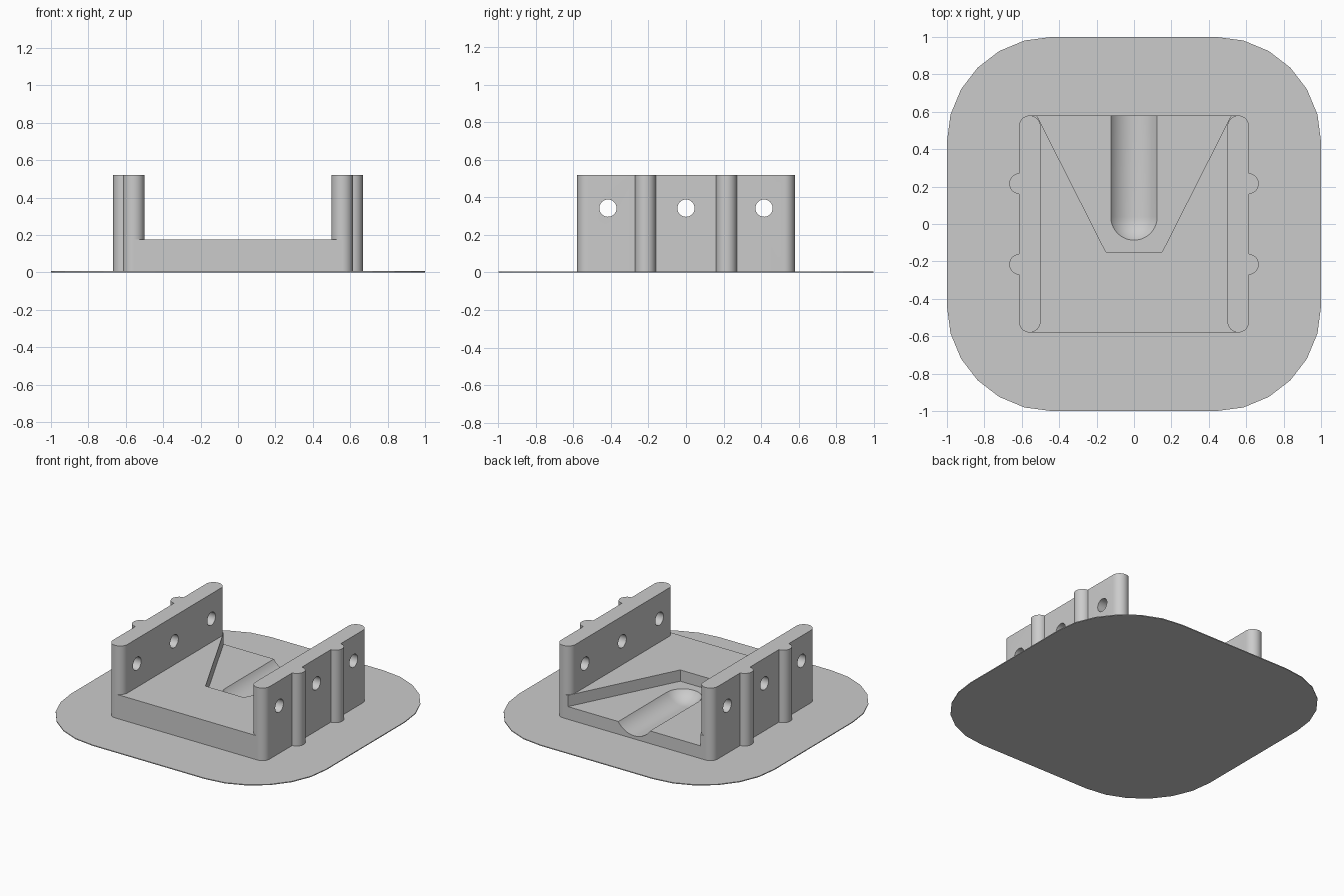
import bpy, bmesh
from math import sin, cos, pi, radians
from mathutils import Matrix

cube = bpy.data.objects.get("Cube")
if cube:
    bpy.data.objects.remove(cube, do_unlink=True)

grey = bpy.data.materials.new("light grey")
grey.use_nodes = True
colour = (0.6, 0.6, 0.6, 1)
grey.diffuse_color = colour
grey.node_tree.nodes["Principled BSDF"].inputs["Base Color"].default_value = colour


def make_object(name, bm):
    bmesh.ops.recalc_face_normals(bm, faces=bm.faces)
    mesh = bpy.data.meshes.new(name)
    bm.to_mesh(mesh)
    bm.free()
    mesh.materials.append(grey)
    obj = bpy.data.objects.new(name, mesh)
    bpy.context.collection.objects.link(obj)
    return obj


def prism(name, outline, z0, z1):
    bm = bmesh.new()
    face = bm.faces.new([bm.verts.new((x, y, z0)) for x, y in outline])
    top = bmesh.ops.extrude_face_region(bm, geom=[face])["geom"]
    verts = [v for v in top if isinstance(v, bmesh.types.BMVert)]
    bmesh.ops.translate(bm, verts=verts, vec=(0, 0, z1 - z0))
    return make_object(name, bm)


def arc(cx, cy, r, start, end, steps):
    angles = [radians(start + (end - start) * i / steps) for i in range(steps + 1)]
    return [(cx + r * cos(a), cy + r * sin(a)) for a in angles]


def cut(obj, cutters):
    for cutter in cutters:
        cutter.hide_render = True
        mod = obj.modifiers.new("cut", 'BOOLEAN')
        mod.operation, mod.solver, mod.object = 'DIFFERENCE', 'EXACT', cutter
    graph = bpy.context.evaluated_depsgraph_get()
    mesh = bpy.data.meshes.new_from_object(obj.evaluated_get(graph))
    obj.modifiers.clear()
    obj.data = mesh
    for cutter in cutters:
        bpy.data.objects.remove(cutter, do_unlink=True)


def smooth(obj):
    bpy.ops.object.select_all(action='DESELECT')
    obj.select_set(True)
    bpy.context.view_layer.objects.active = obj
    bpy.ops.object.shade_smooth_by_angle(angle=radians(30))


HALF_LENGTH, FLOOR_TOP, WALL_TOP = 0.58, 0.176, 0.52
WALL_IN, WALL_OUT = 0.5, 0.615
LIFT = 0.002

# Thin rounded base sheet
c, r = 0.44, 0.56
corners = [(c, c, 0), (-c, c, 90), (-c, -c, 180), (c, -c, 270)]
prism("base_sheet", [p for x, y, a in corners for p in arc(x, y, r, a, a + 90, 6)], 0, 0.006)

# Floor block with a tapered recess and a round-ended groove
mid = (WALL_IN + WALL_OUT) / 2
floor = prism("floor_block", [(-mid, -HALF_LENGTH), (mid, -HALF_LENGTH),
                              (mid, HALF_LENGTH), (-mid, HALF_LENGTH)], LIFT, FLOOR_TOP)
recess = prism("recess_cutter", [(-0.15, -0.15), (0.15, -0.15), (0.58, 0.7), (-0.58, 0.7)],
               0.096, 0.4)

bm = bmesh.new()
bmesh.ops.create_uvsphere(bm, u_segments=48, v_segments=24, radius=0.148)
bmesh.ops.delete(bm, geom=[v for v in bm.verts if v.co.z > 0.001], context='VERTS')
rim = [e for e in bm.edges if e.is_boundary]
ext = bmesh.ops.extrude_edge_only(bm, edges=rim)["geom"]
bmesh.ops.translate(bm, verts=[v for v in ext if isinstance(v, bmesh.types.BMVert)],
                    vec=(0, 0, 0.8))
bmesh.ops.holes_fill(bm, edges=[e for e in bm.edges if e.is_boundary], sides=0)
bm.transform(Matrix.Translation((0, 0.038, FLOOR_TOP)) @ Matrix.Rotation(-pi / 2, 4, 'X'))
groove = make_object("groove_cutter", bm)
cut(floor, [recess, groove])
smooth(floor)

# Side walls with rounded ends, two outer ribs and three cross holes
end_r = (WALL_OUT - WALL_IN) / 2
end_y = HALF_LENGTH - end_r
outline = (arc(mid, -end_y, end_r, 180, 360, 16)
           + arc(0.612, -0.216, 0.055, -87, 87, 16)
           + arc(0.612, 0.216, 0.055, -87, 87, 16)
           + arc(mid, end_y, end_r, 0, 180, 16))
for name, side in (("left_wall", 1), ("right_wall", -1)):
    wall = prism(name, [(side * x, y) for x, y in outline], LIFT, WALL_TOP)
    holes = []
    for y in (-0.416, 0, 0.416):
        bm = bmesh.new()
        bmesh.ops.create_cone(bm, cap_ends=True, segments=32, radius1=0.046, radius2=0.046,
                              depth=0.5)
        bm.transform(Matrix.Translation((side * mid, y, 0.343))
                     @ Matrix.Rotation(pi / 2, 4, 'Y'))
        holes.append(make_object("hole_cutter", bm))
    cut(wall, holes)
    smooth(wall)
